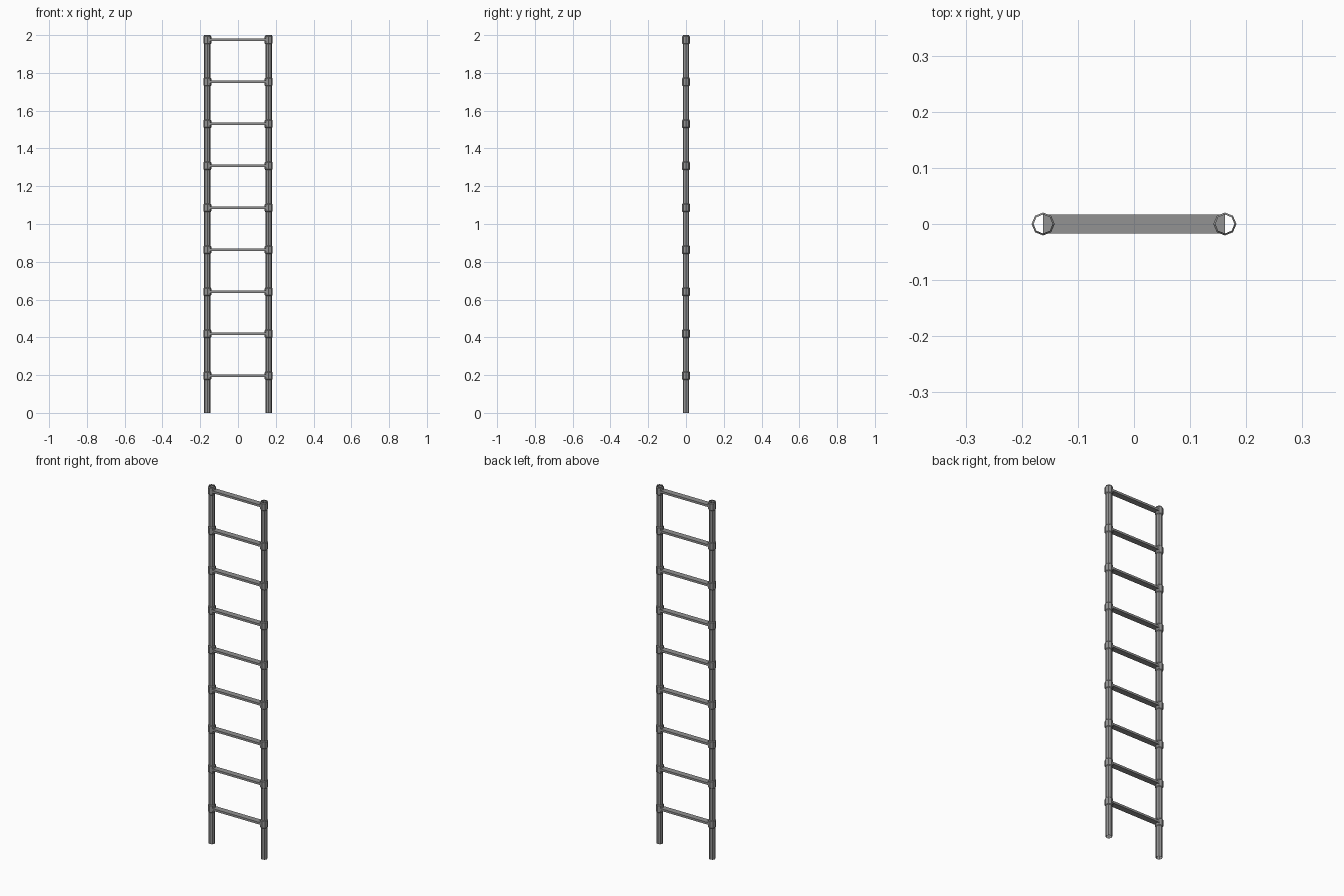
import bpy, bmesh, math

if "Cube" in bpy.data.objects:
    bpy.data.objects.remove(bpy.data.objects["Cube"])

RUNGS = 9
PITCH = 2.0 / RUNGS
POST_X = 0.162
SIDES = 8
rung_heights = [0.197 + i * PITCH for i in range(RUNGS)]

dark_metal = bpy.data.materials.new("dark_metal")
dark_metal.diffuse_color = (0.29, 0.29, 0.29, 1)
dark_metal.use_nodes = True
dark_metal.node_tree.nodes["Principled BSDF"].inputs["Base Color"].default_value = dark_metal.diffuse_color


def add_object(name, bm):
    bmesh.ops.recalc_face_normals(bm, faces=bm.faces[:])
    mesh = bpy.data.meshes.new(name)
    bm.to_mesh(mesh)
    bm.free()
    mesh.materials.append(dark_metal)
    obj = bpy.data.objects.new(name, mesh)
    bpy.context.collection.objects.link(obj)
    return obj


def open_lathe(name, profile, x):
    """Eight-sided open tube around a vertical axis at x."""
    bm = bmesh.new()
    rings = [[bm.verts.new((x + r * math.cos(2 * math.pi * k / SIDES),
                            r * math.sin(2 * math.pi * k / SIDES), z))
              for k in range(SIDES)] for r, z in profile]
    for low, high in zip(rings, rings[1:]):
        for k in range(SIDES):
            n = (k + 1) % SIDES
            bm.faces.new((low[k], low[n], high[n], high[k]))
    return add_object(name, bm)


# Posts: open tubes with a bevelled collar at each rung
profile = [(0.017, 0.0)]
for z in rung_heights:
    profile += [(0.017, z - 0.022), (0.0205, z - 0.018),
                (0.0205, z + 0.018), (0.017, z + 0.022)]
profile.append((0.017, 2.0))
for side, name in ((-1, "left_post"), (1, "right_post")):
    open_lathe(name, profile, side * POST_X)

# Rungs: thin flat bars ending at the post centres
for i, z in enumerate(rung_heights):
    bm = bmesh.new()
    bmesh.ops.create_cube(bm, size=1)
    bmesh.ops.scale(bm, vec=(2 * POST_X, 0.033, 0.012), verts=bm.verts[:])
    bmesh.ops.translate(bm, vec=(0, 0, z), verts=bm.verts[:])
    add_object(f"rung_{i + 1}", bm)
